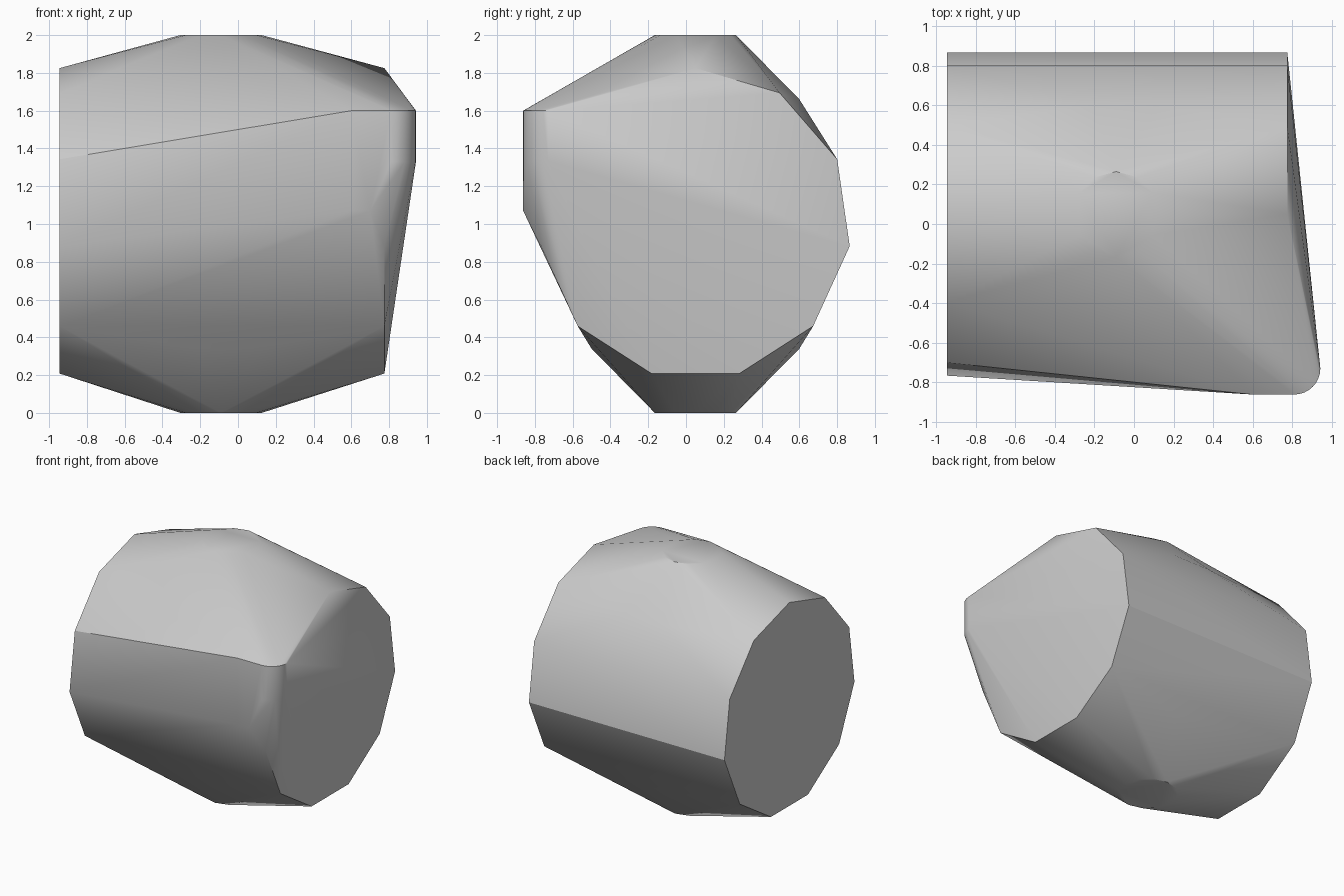
import bpy, bmesh, math

cube = bpy.data.objects.get("Cube")
if cube:
    bpy.data.objects.remove(cube, do_unlink=True)

grey = bpy.data.materials.new("plain grey")
grey.use_nodes = True
colour = (0.6, 0.6, 0.6, 1)
grey.diffuse_color = colour
grey.node_tree.nodes["Principled BSDF"].inputs["Base Color"].default_value = colour


def circle(radius, count, start=0.0, sweep=360.0):
    """Points of a circle or arc, angles in degrees."""
    return [(radius * math.cos(math.radians(start + sweep * i / count)),
             radius * math.sin(math.radians(start + sweep * i / count)))
            for i in range(count + 1)]


points = []

# Barrel: the same eleven-sided end on the left and right
for x in (-0.945, 0.775):
    points += [(x, 0.05 + a, 1.0 + b) for a, b in circle(0.825, 11, 90)[:-1]]

# Top and bottom: a small round cap and a wider shoulder
for side in (-1, 1):
    points += [(-0.09 + a, 0.05 + b, 1 + side) for a, b in circle(0.215, 12)[:-1]]
    points += [(x, 0.05 + y, 1 + 0.66 * side)
               for x in (-0.21, 0.12) for y in (-0.55, 0.55)]

# Rounded front corner, tapering to a narrow foot
for z in (1.33, 1.6):
    points += [(0.81 + a, -0.73 + b, z) for a, b in circle(0.132, 8, -90, 90)]
points += [(0.6, -0.862, 1.6), (0.6, -0.862, 1.07), (0.7, -0.862, 1.07), (0.74, -0.84, 1.07)]

# Skin stretched around all the sections
bm = bmesh.new()
for p in points:
    bm.verts.new(p)
hull = bmesh.ops.convex_hull(bm, input=bm.verts)
loose = {g for g in hull["geom_interior"] + hull["geom_unused"]
         if isinstance(g, bmesh.types.BMVert)}
bmesh.ops.delete(bm, geom=list(loose), context="VERTS")
bmesh.ops.dissolve_limit(bm, angle_limit=math.radians(0.5),
                         verts=bm.verts, edges=bm.edges)
bmesh.ops.recalc_face_normals(bm, faces=bm.faces)
mesh = bpy.data.meshes.new("barrel_shell")
bm.to_mesh(mesh)
bm.free()
mesh.materials.append(grey)

shell = bpy.data.objects.new("barrel_shell", mesh)
bpy.context.collection.objects.link(shell)
bpy.ops.object.select_all(action="DESELECT")
shell.select_set(True)
bpy.context.view_layer.objects.active = shell
bpy.ops.object.shade_smooth_by_angle(angle=math.radians(30))
